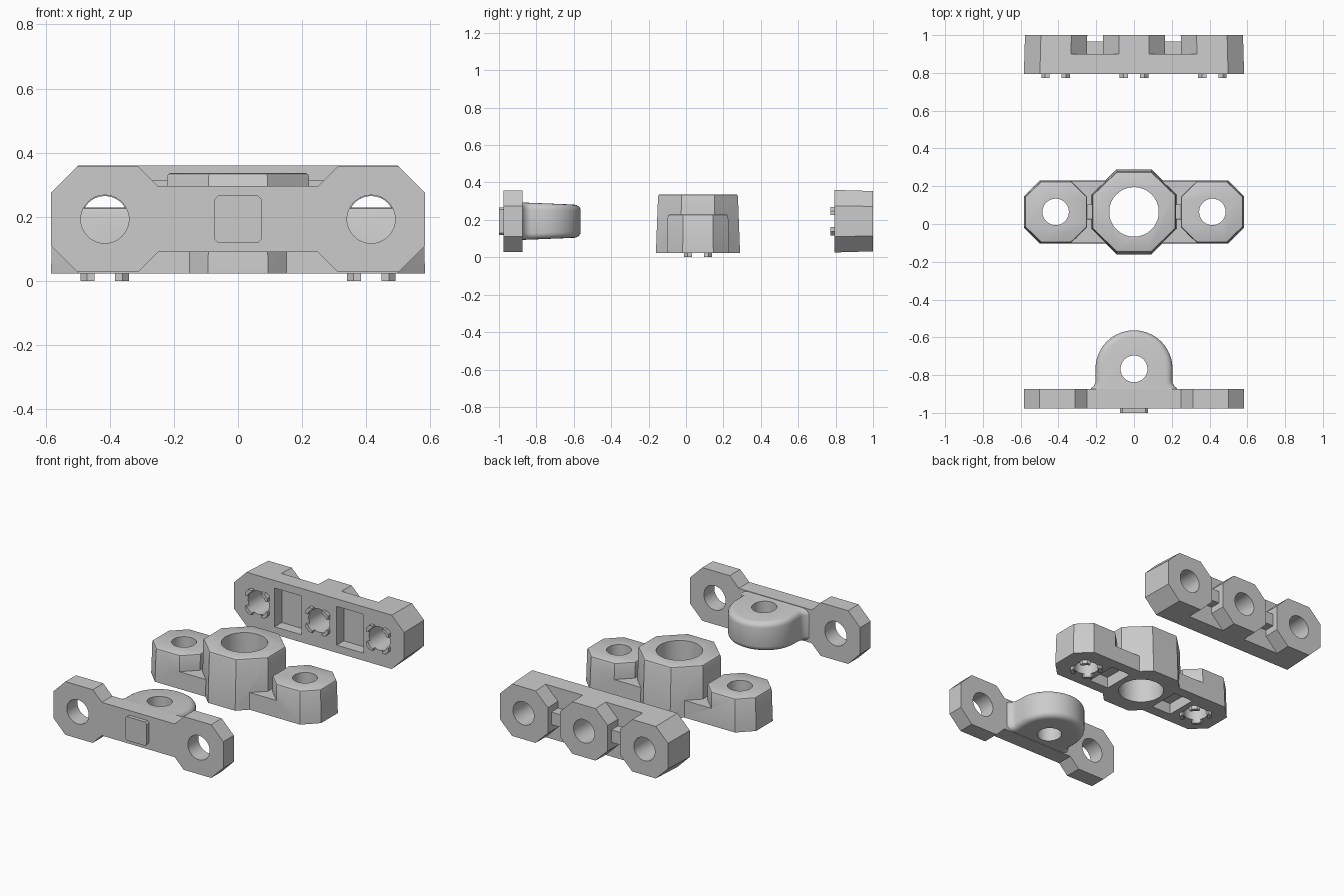
import bpy, bmesh
from math import sin, cos, pi, radians
from mathutils import Matrix

if "Cube" in bpy.data.objects:
    bpy.data.objects.remove(bpy.data.objects["Cube"])


def prism(name, pts, z0, z1):
    """Closed solid from an xy outline, between two heights."""
    bm = bmesh.new()
    low = [bm.verts.new((x, y, z0)) for x, y in pts]
    top = [bm.verts.new((x, y, z1)) for x, y in pts]
    bm.faces.new(low)
    bm.faces.new(top)
    for i in range(len(pts)):
        j = (i + 1) % len(pts)
        bm.faces.new((low[i], low[j], top[j], top[i]))
    bmesh.ops.recalc_face_normals(bm, faces=bm.faces)
    me = bpy.data.meshes.new(name)
    bm.to_mesh(me)
    bm.free()
    ob = bpy.data.objects.new(name, me)
    bpy.context.collection.objects.link(ob)
    return ob


def circle(x, y, r, n=48):
    return [(x + r * cos(2 * pi * i / n), y + r * sin(2 * pi * i / n)) for i in range(n)]


def octa(x, y, hx, hy, c):
    return [(x + a * hx, y + b * hy) for a, b in (
        (1 - c / hx, -1), (1, -1 + c / hy), (1, 1 - c / hy), (1 - c / hx, 1),
        (-1 + c / hx, 1), (-1, 1 - c / hy), (-1, -1 + c / hy), (-1 + c / hx, -1))]


def box(x0, x1, y0, y1):
    return [(x0, y0), (x1, y0), (x1, y1), (x0, y1)]


def boolean(ob, pts, z0, z1, op='DIFFERENCE'):
    other = pts if isinstance(pts, bpy.types.Object) else prism("cutter", pts, z0, z1)
    other.hide_render = True
    m = ob.modifiers.new("bool", 'BOOLEAN')
    m.operation, m.solver, m.object = op, 'EXACT', other
    bpy.context.view_layer.objects.active = ob
    bpy.ops.object.modifier_apply(modifier=m.name)
    bpy.data.objects.remove(other)


def round_edges(ob, width, segs, test):
    """Bevel the sharp convex edges whose two ends pass the test."""
    bm = bmesh.new()
    bm.from_mesh(ob.data)
    edges = [e for e in bm.edges if e.is_manifold and e.calc_face_angle_signed() > 1.0
             and all(test(v.co) for v in e.verts)]
    bmesh.ops.bevel(bm, geom=edges, offset=width, segments=segs, profile=0.5, affect='EDGES')
    bm.to_mesh(ob.data)
    bm.free()


def draft(ob):
    for v in ob.data.vertices:
        d = max(v.co.z, 0)
        v.co.x *= 1 - 0.05 * d
        v.co.y *= 1 - 0.17 * d


def lug_bar(name):
    """Bar with three octagonal bosses, separated by notches with thin ribs."""
    ob = prism(name, octa(0, 0, 0.583, 0.167, 0.085), 0, 0.205)
    for sx in (1, -1):
        for sy in (1, -1):
            notch = [(0.06, 0.187), (0.165, 0.082), (0.165, 0.04),
                     (0.25, 0.04), (0.25, 0.082), (0.355, 0.187)]
            boolean(ob, [(x * sx, y * sy) for x, y in notch], 0.105, 0.3)
        boolean(ob, box(*sorted((0.165 * sx, 0.25 * sx)), -0.06, 0.06), 0.17, 0.3)
    return ob


def pegs(ob, x):
    for a in (1, -1):
        for b in (1, -1):
            pts = [(0.032, 0.032), (0.076, 0.032), (0.076, 0.055), (0.055, 0.076), (0.032, 0.076)]
            boolean(ob, [(x + a * u, b * v) for u, v in pts], -0.023, 0.02, 'UNION')


def finish(ob):
    bpy.ops.object.select_all(action='DESELECT')
    ob.select_set(True)
    bpy.context.view_layer.objects.active = ob
    bpy.ops.object.shade_smooth_by_angle(angle=radians(30))


upright = Matrix.Rotation(-pi / 2, 4, 'X')   # local depth z becomes world y

# Back bar: three holes, front pockets, pegs around every hole
back = lug_bar("back_bar")
draft(back)
for s in (1, -1):
    boolean(back, box(*sorted((0.12 * s, 0.305 * s)), -0.12, 0.12), -0.1, 0.07)
for x in (-0.415, 0, 0.415):
    pegs(back, x)
for x in (-0.415, 0, 0.415):
    boolean(back, circle(x, 0, 0.072), -0.1, 0.3)
back.data.transform(Matrix.Translation((0, 0.795, 0.193)) @ upright)
finish(back)

# Middle bearing block: same bar lying flat, with a tall octagonal hub
mid = lug_bar("bearing_block")
round_edges(mid, 0.01, 2, lambda c: c.z > 0.2)
hub = prism("hub", octa(0, 0, 0.225, 0.225, 0.132), 0, 0.313)
round_edges(hub, 0.012, 2, lambda c: c.z > 0.2)
boolean(mid, hub, 0, 0, 'UNION')
draft(mid)
for s in (1, -1):
    boolean(mid, box(*sorted((0.17 * s, 0.305 * s)), -0.1, 0.1), -0.1, 0.07)
    pegs(mid, 0.415 * s)
    boolean(mid, circle(0.415 * s, 0, 0.07), -0.1, 0.3)
boolean(mid, circle(0, 0, 0.131, 64), -0.1, 0.4)
mid.data.transform(Matrix.Translation((0, 0.064, 0.024)))
finish(mid)

# Front bracket plate: octagonal ends, narrow waist, square key on the front
half = [(0.25, -0.103), (0.312, -0.165), (0.5, -0.165), (0.583, -0.082),
        (0.583, 0.082), (0.5, 0.165), (0.312, 0.165), (0.25, 0.103)]
front = prism("front_bracket", half + [(-x, -y) for x, y in half], 0, 0.103)
boolean(front, octa(0, 0, 0.074, 0.074, 0.012), -0.023, 0.03, 'UNION')
for s in (1, -1):
    boolean(front, circle(0.415 * s, 0, 0.075), -0.1, 0.3)
front.data.transform(Matrix.Translation((0, -0.977, 0.193)) @ upright)

# Rounded ear behind the plate, flared where it meets it
side = [(0.25, -0.93), (0.25, -0.874)]
side += [(0.248 - 0.045 * sin(t), -0.83 - 0.044 * cos(t)) for t in (radians(a) for a in (25, 50, 75, 90))]
arc = [(0.204 * cos(t), -0.767 + 0.204 * sin(t)) for t in (pi * i / 32 for i in range(33))]
ear = prism("ear", side + arc + [(-x, y) for x, y in reversed(side)], -0.1, 0.1)
round_edges(ear, 0.035, 4, lambda c: c.y > -0.9)
for v in ear.data.vertices:
    v.co.z = 0.193 + v.co.z * (1 - 0.4 * (v.co.y + 0.874))
boolean(front, ear, 0, 0, 'UNION')
boolean(front, circle(0, -0.767, 0.071), 0.02, 0.4)
finish(front)
